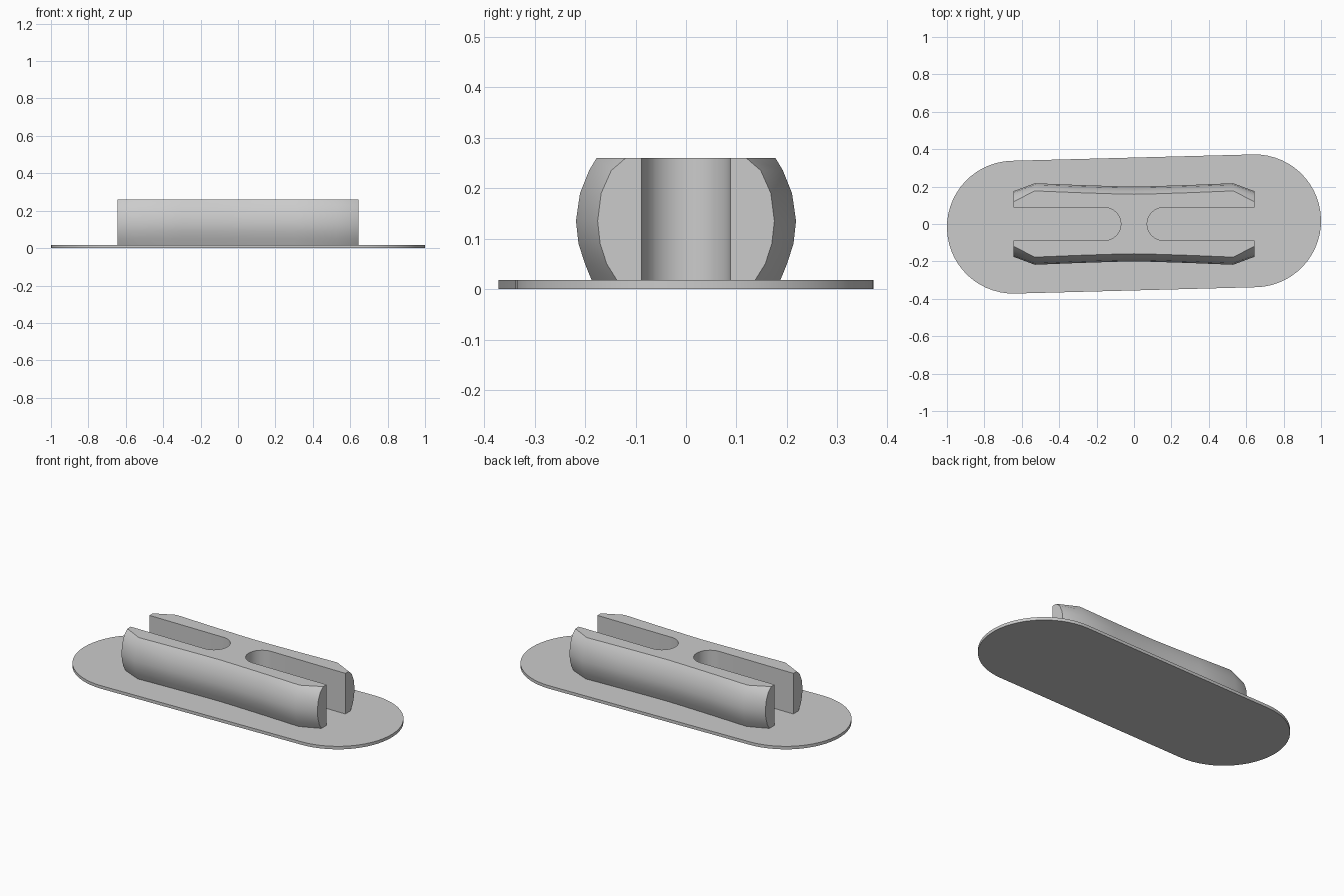
import bpy, bmesh, math

if "Cube" in bpy.data.objects:
    bpy.data.objects.remove(bpy.data.objects["Cube"])

grey = bpy.data.materials.new("grey")
grey.diffuse_color = (0.6, 0.6, 0.6, 1)
grey.use_nodes = True
grey.node_tree.nodes["Principled BSDF"].inputs["Base Color"].default_value = grey.diffuse_color


def make_object(name, bm):
    bmesh.ops.recalc_face_normals(bm, faces=bm.faces)
    mesh = bpy.data.meshes.new(name)
    bm.to_mesh(mesh)
    bm.free()
    mesh.materials.append(grey)
    obj = bpy.data.objects.new(name, mesh)
    bpy.context.collection.objects.link(obj)
    return obj


def prism(name, outline, z0, z1):
    bm = bmesh.new()
    face = bm.faces.new([bm.verts.new((x, y, z0)) for x, y in outline])
    top = bmesh.ops.extrude_face_region(bm, geom=[face])["geom"]
    bmesh.ops.translate(bm, vec=(0, 0, z1 - z0),
                        verts=[v for v in top if isinstance(v, bmesh.types.BMVert)])
    return make_object(name, bm)


def arc(cx, cy, r, start, steps):
    angles = [math.radians(start + 180 * i / steps) for i in range(steps + 1)]
    return [(cx + r * math.cos(a), cy + r * math.sin(a)) for a in angles]


def smooth(obj):
    bpy.ops.object.select_all(action='DESELECT')
    obj.select_set(True)
    bpy.context.view_layer.objects.active = obj
    bpy.ops.object.shade_smooth_by_angle(angle=math.radians(30))


# Base plate: thin, slightly turned stadium shape
plate = prism("base_plate", arc(0.645, 0.017, 0.355, -88.5, 28)
              + arc(-0.645, -0.017, 0.355, 91.5, 28), 0, 0.018)
smooth(plate)

# Clip body: bulging cross-section lofted along x, pinched in the middle and at the ends
heights = [0.018, 0.05, 0.09, 0.135, 0.19, 0.235, 0.26]
end_half = [0.137, 0.157, 0.170, 0.175, 0.168, 0.148, 0.119]
main_half = [0.187, 0.200, 0.213, 0.218, 0.210, 0.192, 0.177]
bm = bmesh.new()
rings = []
for x in (-0.645, -0.53, -0.3, -0.1, 0, 0.1, 0.3, 0.53, 0.645):
    pinch = 0.018 * (1 - min(1, abs(x) / 0.53) ** 1.3)
    half = end_half if abs(x) > 0.6 else [w - pinch for w in main_half]
    section = list(zip(half, heights))
    section += [(-y, z) for y, z in reversed(section)]
    rings.append([bm.verts.new((x, y, z)) for y, z in section])
for a, b in zip(rings, rings[1:]):
    for i in range(len(a)):
        j = (i + 1) % len(a)
        bm.faces.new((a[i], a[j], b[j], b[i]))
bm.faces.new(rings[0])
bm.faces.new(rings[-1])
body = make_object("clip_body", bm)

# Round-ended slots cut in from both ends
bpy.context.view_layer.objects.active = body
for side in (-1, 1):
    outline = [(side * -x, y) for x, y in
               arc(-0.158, 0, 0.088, -90, 16) + [(-0.8, 0.088), (-0.8, -0.088)]]
    cutter = prism("slot_cutter", outline, -0.1, 0.4)
    cutter.hide_render = True
    mod = body.modifiers.new("slot", 'BOOLEAN')
    mod.operation = 'DIFFERENCE'
    mod.solver = 'EXACT'
    mod.object = cutter
    bpy.ops.object.modifier_apply(modifier=mod.name)
    bpy.data.objects.remove(cutter)
smooth(body)
